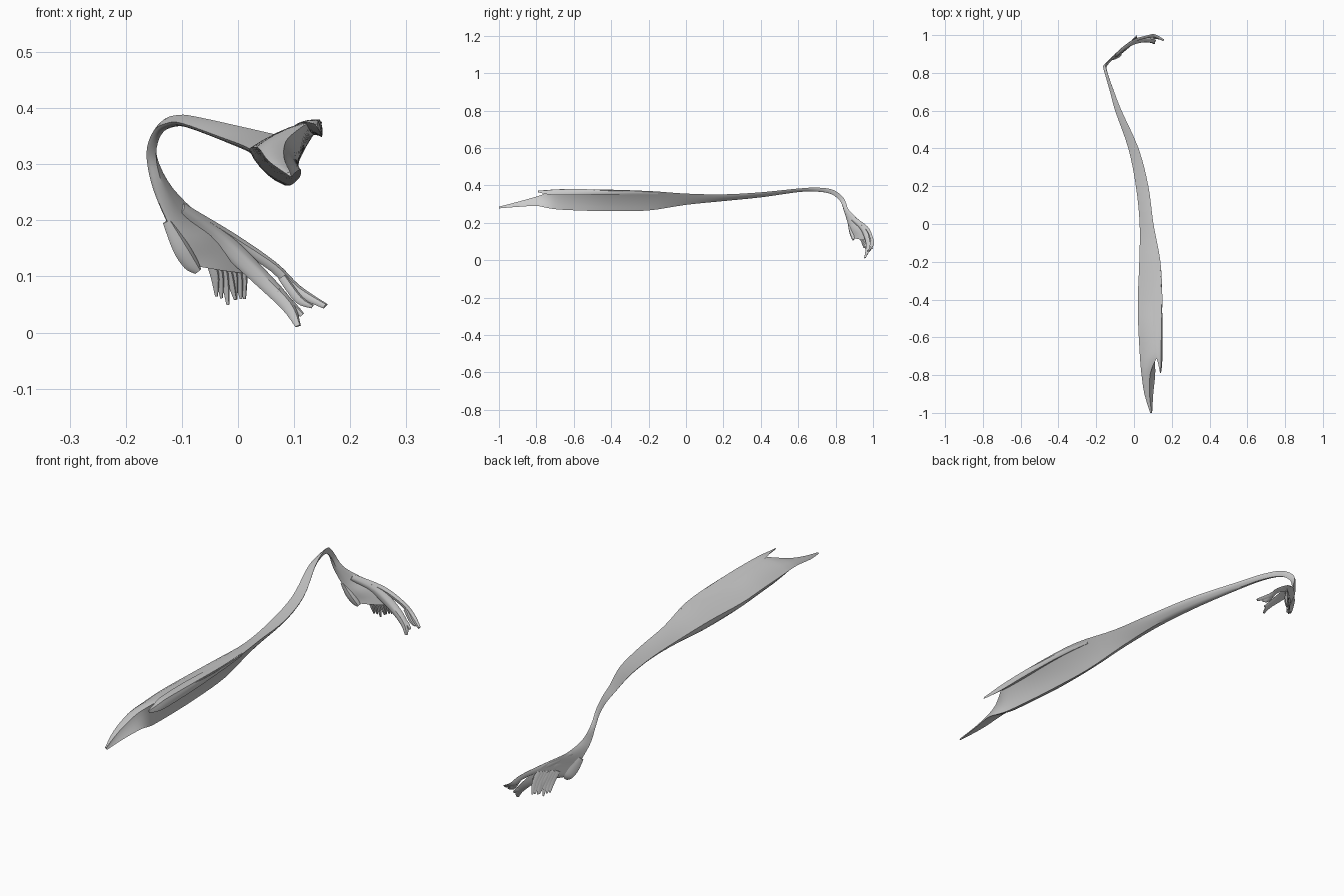
import bpy, bmesh, random
from mathutils import Vector

random.seed(4)
SIDE = 5  # segments along each of the three sides of a cross-section


def catmull(p0, p1, p2, p3, t):
    return 0.5 * (2 * p1 + (p2 - p0) * t + (2 * p0 - 5 * p1 + 4 * p2 - p3) * t * t
                  + (3 * p1 - p0 - 3 * p2 + p3) * t ** 3)


def ring(corners, bulges):
    """Closed loop through three corners, each side bowed out or in."""
    mid = sum(corners, Vector()) / 3
    pts = []
    for i in range(3):
        a, b = corners[i], corners[(i + 1) % 3]
        m = (a + b) / 2
        c = m + (m - mid) * bulges[i]
        for k in range(SIDE):
            t = k / SIDE
            pts.append(a * (1 - t) ** 2 + c * 2 * t * (1 - t) + b * t * t)
    return pts


def loft(name, stations, bulge, sub=4):
    """Smooth skin over a list of three-corner stations."""
    n = len(stations)
    rings = []
    for i in range(n - 1):
        idx = [max(i - 1, 0), i, i + 1, min(i + 2, n - 1)]
        for k in range(sub + (i == n - 2)):
            t = k / sub
            cs = [catmull(*[stations[j][c] for j in idx], t) for c in range(3)]
            rings.append(ring(cs, bulge(cs[0].y)))
    bm = bmesh.new()
    vs = [[bm.verts.new(p) for p in r] for r in rings]
    m = SIDE * 3
    for r, s in zip(vs, vs[1:]):
        for k in range(m):
            bm.faces.new((r[k], r[(k + 1) % m], s[(k + 1) % m], s[k]))
    bm.faces.new(vs[0])
    bm.faces.new(vs[-1])
    bmesh.ops.recalc_face_normals(bm, faces=bm.faces)
    me = bpy.data.meshes.new(name)
    bm.to_mesh(me)
    bm.free()
    ob = bpy.data.objects.new(name, me)
    bpy.context.collection.objects.link(ob)
    bpy.ops.object.select_all(action='DESELECT')
    ob.select_set(True)
    bpy.context.view_layer.objects.active = ob
    bpy.ops.object.shade_smooth_by_angle(angle=0.7)
    return ob


def flat(y, ax, az, bx, bz, cx, cz):
    return [Vector((ax, y, az)), Vector((bx, y, bz)), Vector((cx, y, cz))]


def slip(name, path, wide, thin):
    """Tapering ribbon along (x, y, z) points; wide and thin are lists of half sizes."""
    st = []
    P = [Vector(p) for p in path]
    for i, p in enumerate(P):
        d = (P[min(i + 1, len(P) - 1)] - P[max(i - 1, 0)]).normalized()
        n = d.cross(Vector((0.55, -0.75, 0.1))).normalized()
        o = d.cross(n).normalized()
        st.append([p + n * wide[i] + o * thin[i] * 0.6, p - n * wide[i] + o * thin[i] * 0.6,
                   p - o * thin[i]])
    return loft(name, st, lambda y: (0.9, 0.7, 0.7))


def belly_bulge(y):
    t = min(max((y + 0.2) / 0.5, 0), 1)
    return (0.5, -0.35 + 1.15 * t, 0.5 + 0.3 * t)


# Muscle belly and long tendon: y, then left, upper right and lower corners as x, z
belly = [
    (-1.0, .086, .283, .093, .286, .096, .277),
    (-.9, .055, .305, .082, .312, .102, .285),
    (-.8, .04, .325, .085, .34, .112, .29),
    (-.74, .034, .33, .105, .36, .111, .279),
    (-.68, .03, .33, .13, .376, .105, .271),
    (-.55, .023, .33, .143, .378, .098, .265),
    (-.4, .02, .325, .15, .374, .09, .262),
    (-.2, .028, .325, .14, .37, .078, .266),
    (0, .03, .322, .103, .356, .06, .296),
    (.2, .01, .333, .076, .352, .043, .316),
    (.4, -.03, .348, .024, .363, -.002, .336),
    (.6, -.1, .373, -.066, .383, -.08, .364),
    (.7, -.127, .373, -.105, .388, -.112, .367),
]
# Bend of the tendon and the sheet that fans out: left, right and inner corners
fan = [
    ((-.15, .78, .36), (-.136, .786, .376), (-.136, .776, .354)),
    ((-.163, .83, .322), (-.15, .843, .332), (-.146, .824, .316)),
    ((-.155, .846, .268), (-.125, .87, .27), (-.135, .847, .265)),
    ((-.135, .862, .215), (-.08, .92, .22), (-.105, .877, .205)),
    ((-.11, .876, .165), (-.03, .96, .185), (-.065, .905, .165)),
    ((-.088, .89, .13), (.01, .985, .14), (-.04, .925, .135)),
    ((-.07, .9, .118), (.02, .985, .105), (-.025, .935, .11)),
]
loft("muscle_belly_and_tendon",
     [flat(*b) for b in belly] + [[Vector(p) for p in s] for s in fan], belly_bulge)

# Second, upper point of the forked end
upper = [
    (-.79, .138, .371, .141, .371, .143, .363),
    (-.74, .128, .374, .142, .374, .149, .352),
    (-.67, .112, .375, .143, .379, .15, .348),
    (-.5, .1, .368, .146, .379, .148, .35),
    (-.3, .1, .36, .143, .374, .138, .352),
    (-.15, .1, .355, .128, .367, .122, .35),
]
loft("upper_point", [flat(*u) for u in upper], lambda y: (0.4, 0.4, 0.3))

# Long finger-like tendon slips
slip("long_slip_inner",
     [(-.1, .89, .22), (-.03, .945, .168), (.04, .968, .102), (.09, .967, .05), (.108, .956, .012)],
     [.014, .02, .018, .014, .006], [.006, .008, .008, .008, .004])
slip("long_slip_outer",
     [(-.1, .895, .225), (-.01, .965, .168), (.065, .99, .118), (.105, .995, .078), (.156, .972, .048)],
     [.008, .012, .01, .011, .006], [.006, .007, .007, .007, .004])
slip("slip_outer_end", [(.08, .99, .1), (.11, .985, .06), (.133, .98, .047)],
     [.009, .009, .004], [.006, .006, .003])
slip("slip_inner_end", [(.07, .967, .075), (.095, .972, .05), (.115, .97, .032)],
     [.01, .01, .005], [.006, .006, .003])

# Short broad slip on the left
slip("short_slip", [(-.125, .87, .2), (-.1, .882, .155), (-.082, .892, .125), (-.07, .895, .11)],
     [.01, .018, .016, .008], [.006, .01, .01, .005])

# Frayed ends in the middle
for i in range(7):
    t = i / 6
    x, y = -.035 + .05 * t, .945 + .045 * t
    z = .047 + .035 * abs(t - .55) + random.uniform(-.006, .012)
    slip("frayed_end_%d" % i,
         [(x - .02, y - .02, .15), (x - .005, y - .005, .105), (x + random.uniform(-.004, .008), y + .006, z)],
         [.011, .01, .003], [.006, .006, .002])
